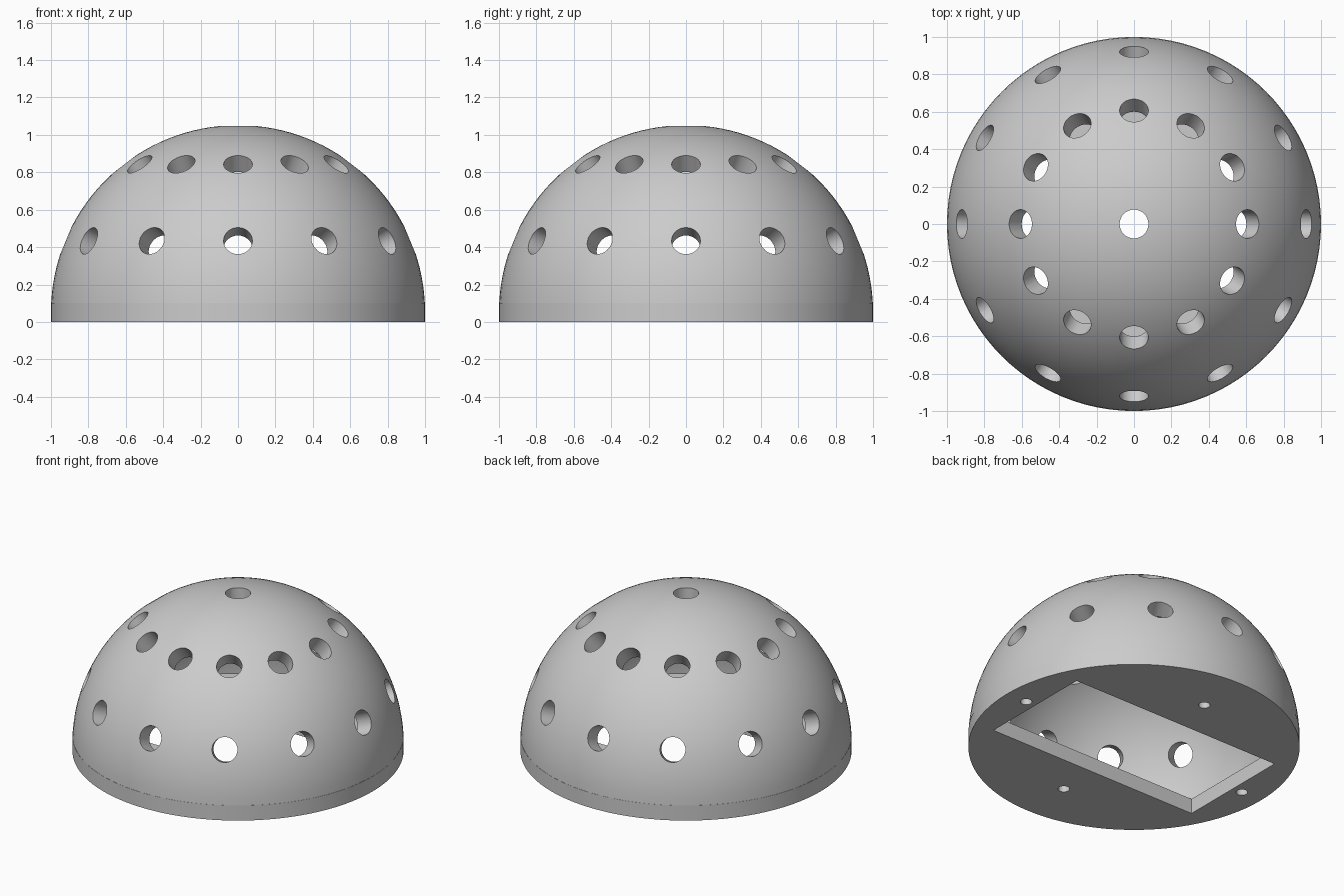
import bpy, bmesh, math
from mathutils import Matrix, Vector

if "Cube" in bpy.data.objects:
    bpy.data.objects.remove(bpy.data.objects["Cube"])

CENTRE = 0.052      # height of the sphere centre
OUTER, INNER = 1.0, 0.89
PLATE = 0.1         # thickness of the base plate
HOLE = 0.077

grey = bpy.data.materials.new("plain grey")
grey.use_nodes = True
colour = (0.6, 0.6, 0.6, 1)
grey.diffuse_color = colour
grey.node_tree.nodes["Principled BSDF"].inputs["Base Color"].default_value = colour


def make_object(name, bm):
    bmesh.ops.recalc_face_normals(bm, faces=bm.faces)
    mesh = bpy.data.meshes.new(name)
    bm.to_mesh(mesh)
    bm.free()
    mesh.materials.append(grey)
    obj = bpy.data.objects.new(name, mesh)
    bpy.context.collection.objects.link(obj)
    return obj


def arc(radius, steps=32):
    """Quarter profile from the top of the plate to the pole."""
    start = math.asin((PLATE - CENTRE) / radius)
    angles = [start + (math.pi / 2 - start) * i / steps for i in range(steps + 1)]
    return [(radius * math.cos(a), CENTRE + radius * math.sin(a)) for a in angles]


def spin(bm, profile):
    verts = [bm.verts.new((r, 0, z)) for r, z in profile]
    edges = [bm.edges.new(pair) for pair in zip(verts, verts[1:])]
    bmesh.ops.spin(bm, geom=verts + edges, axis=(0, 0, 1), cent=(0, 0, 0),
                   steps=96, angle=math.tau, use_merge=True)


def rod(bm, start, end, radius, sides=32):
    start, end = Vector(start), Vector(end)
    axis = end - start
    turn = axis.to_track_quat('Z', 'Y').to_matrix().to_4x4()
    bmesh.ops.create_cone(bm, cap_ends=True, segments=sides, radius1=radius,
                          radius2=radius, depth=axis.length,
                          matrix=Matrix.Translation((start + end) / 2) @ turn)


# Hollow dome closed by a flat base plate
bm = bmesh.new()
spin(bm, [(0, 0), (OUTER, 0), (OUTER, PLATE)] + arc(OUTER)[:-1] + [(0, CENTRE + OUTER)])
spin(bm, [(0, PLATE)] + arc(INNER)[:-1] + [(0, CENTRE + INNER)])
bmesh.ops.remove_doubles(bm, verts=bm.verts, dist=0.0002)
dome = make_object("dome_shell", bm)
# The inner surface bounds the cavity, so it faces inward
bm = bmesh.new()
bm.from_mesh(dome.data)
cavity = [f for f in bm.faces
          if all(v.co.z > PLATE - 0.001 and
                 (v.co - Vector((0, 0, CENTRE))).length < INNER + 0.01 for v in f.verts)]
outside = [f for f in bm.faces if f not in set(cavity)]
for faces, sign in ((cavity, -1), (outside, 1)):
    for f in faces:
        f.normal_update()
        mid = f.calc_center_median() - Vector((0, 0, 0.4))
        if f.normal.dot(mid) * sign < 0:
            f.normal_flip()
bm.to_mesh(dome.data)
bm.free()

# Radial holes: two rings of twelve and one at the pole
bm = bmesh.new()
middle = Vector((0, 0, CENTRE))
directions = [Vector((0, 0, 1))]
for elevation in (22.5, 52.5):
    e = math.radians(elevation)
    for i in range(12):
        a = math.tau * i / 12
        directions.append(Vector((math.cos(e) * math.cos(a),
                                  math.cos(e) * math.sin(a), math.sin(e))))
for d in directions:
    rod(bm, middle + d * 0.65, middle + d * 1.2, HOLE)

# Screw holes and the rectangular opening in the base plate
for x, y in ((0.85, 0), (-0.85, 0), (0, 0.66), (0, -0.66)):
    rod(bm, (x, y, -0.1), (x, y, PLATE + 0.01), 0.035, 24)
bmesh.ops.create_cube(bm, size=1, matrix=Matrix.Translation((0, 0, 0.02))
                      @ Matrix.Diagonal((1.56, 0.78, 0.24, 1)))
cutter = make_object("hole_cutter", bm)
cutter.hide_render = True

cut = dome.modifiers.new("holes", 'BOOLEAN')
cut.operation = 'DIFFERENCE'
cut.solver = 'EXACT'
cut.object = cutter
bpy.ops.object.select_all(action='DESELECT')
bpy.context.view_layer.objects.active = dome
dome.select_set(True)
bpy.ops.object.modifier_apply(modifier=cut.name)
bpy.data.objects.remove(cutter)
bpy.ops.object.shade_smooth_by_angle(angle=math.radians(30))
